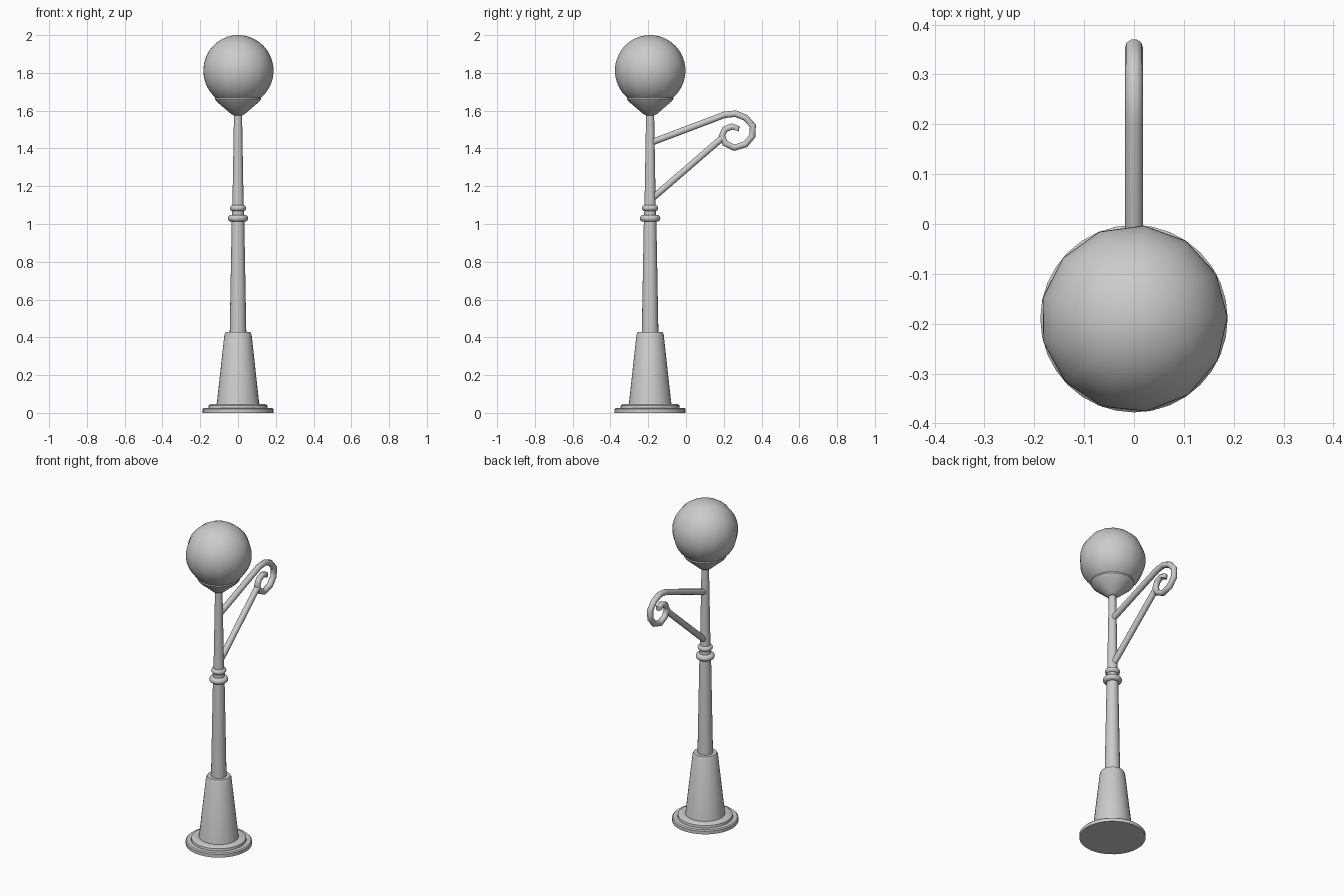
import bpy, bmesh, math
from mathutils import Vector

if "Cube" in bpy.data.objects:
    bpy.data.objects.remove(bpy.data.objects["Cube"])

AXIS_Y = -0.19


def finish(name, bm, angle=40):
    bmesh.ops.recalc_face_normals(bm, faces=bm.faces)
    me = bpy.data.meshes.new(name)
    bm.to_mesh(me)
    bm.free()
    ob = bpy.data.objects.new(name, me)
    bpy.context.collection.objects.link(ob)
    bpy.ops.object.select_all(action='DESELECT')
    ob.select_set(True)
    bpy.context.view_layer.objects.active = ob
    bpy.ops.object.shade_smooth_by_angle(angle=math.radians(angle))
    return ob


def bridge(bm, rings):
    """Skin consecutive closed rings and cap both ends."""
    n = len(rings[0])
    for a, b in zip(rings, rings[1:]):
        for i in range(n):
            j = (i + 1) % n
            bm.faces.new((a[i], a[j], b[j], b[i]))
    bm.faces.new(rings[0][::-1])
    bm.faces.new(rings[-1])


def lathe(name, profile, sides=32, start=0.0, angle=40):
    """Turn (radius, height) pairs around the post axis."""
    bm = bmesh.new()
    rings = []
    for r, z in profile:
        rings.append([bm.verts.new((r * math.cos(start + 2 * math.pi * i / sides),
                                    AXIS_Y + r * math.sin(start + 2 * math.pi * i / sides), z))
                      for i in range(sides)])
    bridge(bm, rings)
    return finish(name, bm, angle)


def tube(name, path, radius=0.018, sides=10):
    """Sweep a round section along (y, z) points, mitred at the bends."""
    bm = bmesh.new()
    pts = [Vector((0, y, z)) for y, z in path]
    rings = []
    for k, p in enumerate(pts):
        d_in = (p - pts[max(k - 1, 0)]).normalized()
        d_out = (pts[min(k + 1, len(pts) - 1)] - p).normalized()
        t = (d_in + d_out).normalized()
        side = Vector((0, -t.z, t.y))
        rings.append([bm.verts.new(p + radius * (math.cos(a) * Vector((1, 0, 0)) + math.sin(a) * side))
                      for a in (2 * math.pi * i / sides for i in range(sides))])
    bridge(bm, rings)
    return finish(name, bm, 50)


def collar(name, z, r, half):
    """Rounded ring around the shaft."""
    arc = [math.radians(-90 + 22.5 * i) for i in range(9)]
    lathe(name, [(r - half + half * math.cos(a), z + half * math.sin(a)) for a in arc], angle=60)


# stepped foot and tapered pedestal
lathe("base_plate", [(0.188, 0), (0.188, 0.02), (0.182, 0.026), (0.157, 0.026),
                     (0.155, 0.04), (0.145, 0.047), (0.115, 0.047)])
lathe("pedestal", [(0.115, 0.04), (0.111, 0.06), (0.072, 0.415), (0.066, 0.427), (0.04, 0.427)])

# slender shaft with two collars
lathe("shaft", [(0.044, 0.42), (0.033, 1.03), (0.030, 1.08), (0.021, 1.60)], 20)
collar("lower_collar", 1.03, 0.054, 0.018)
collar("upper_collar", 1.084, 0.043, 0.016)

# globe holder and globe
lathe("globe_holder", [(0.021, 1.575), (0.036, 1.582), (0.115, 1.65), (0.123, 1.662), (0.122, 1.67)])
lat = [math.radians(-88 + 176 * i / 32) for i in range(33)]
lathe("globe", [(0.188 * math.cos(a), 1.812 + 0.188 * math.sin(a)) for a in lat],
      13, math.radians(84), 60)

# scrolled hanging bracket and its brace
tube("scroll_bracket", [(-0.185, 1.431), (0.204, 1.578), (0.262, 1.584), (0.315, 1.563),
                        (0.354, 1.52), (0.351, 1.465), (0.315, 1.422), (0.256, 1.404),
                        (0.207, 1.428), (0.19, 1.467), (0.206, 1.501), (0.242, 1.516),
                        (0.268, 1.509), (0.264, 1.495)])
tube("bracket_brace", [(-0.185, 1.13), (0.192, 1.456)])
